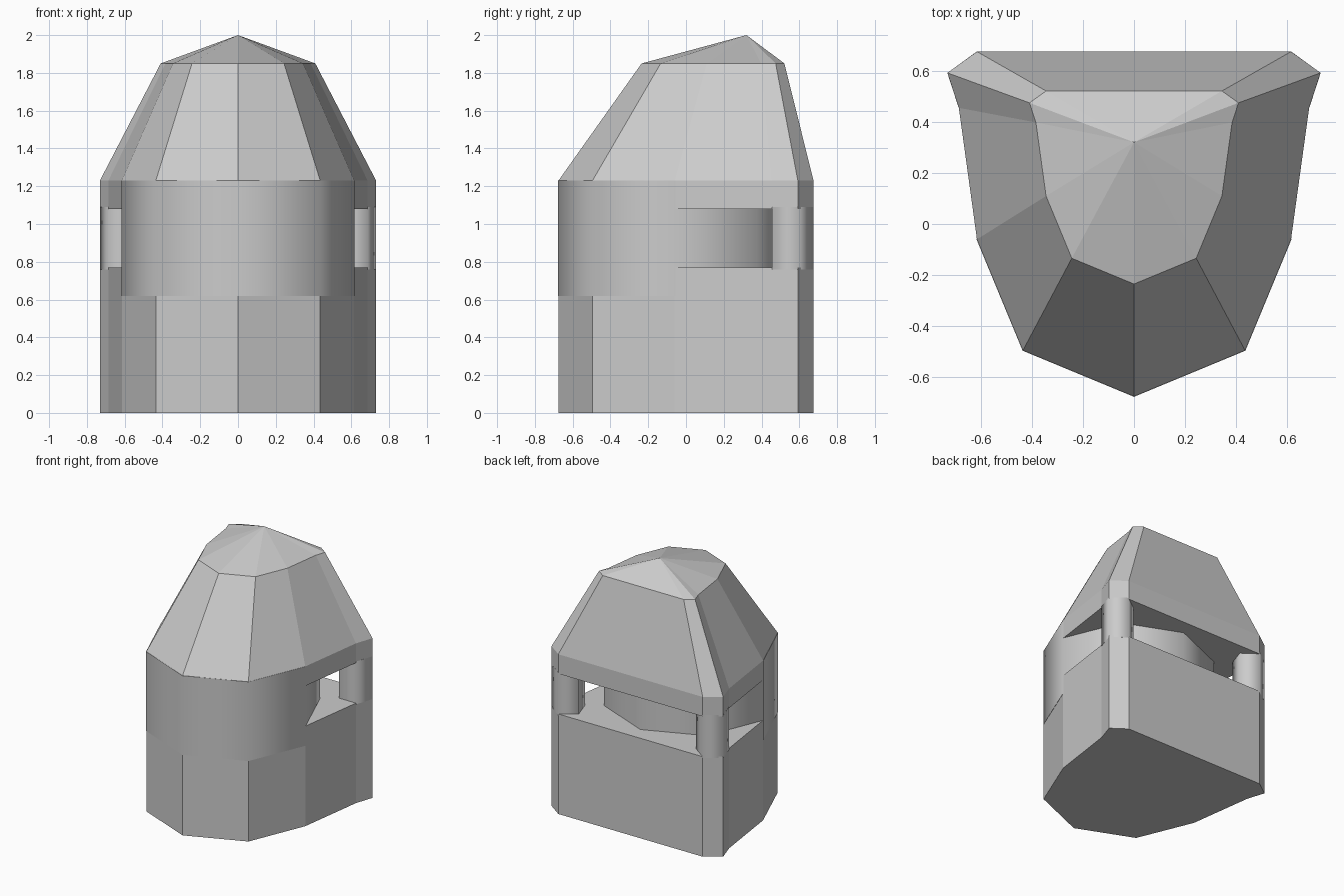
import bpy, bmesh
from math import radians

if "Cube" in bpy.data.objects:
    bpy.data.objects.remove(bpy.data.objects["Cube"])

# Right half of the floor plan, front to back
HALF = [(0, -0.675), (0.435, -0.495), (0.615, -0.06),
        (0.686, 0.455), (0.731, 0.592), (0.615, 0.675)]
PLAN = HALF + [(-x, y) for x, y in reversed(HALF[1:])]


def loft(name, levels, apex=None):
    """Stack plan outlines given as (z, scale, y offset); cap or close to a point."""
    bm = bmesh.new()
    rings = [[bm.verts.new((x * s, y * s + dy, z)) for x, y in PLAN]
             for z, s, dy in levels]
    n = len(PLAN)
    bm.faces.new(rings[0][::-1])
    for a, b in zip(rings, rings[1:]):
        for i in range(n):
            j = (i + 1) % n
            bm.faces.new((a[i], a[j], b[j], b[i]))
    top = rings[-1]
    if apex:
        tip = bm.verts.new(apex)
        for i in range(n):
            bm.faces.new((top[i], top[(i + 1) % n], tip))
    else:
        bm.faces.new(top)
    mesh = bpy.data.meshes.new(name)
    bm.to_mesh(mesh)
    bm.free()
    obj = bpy.data.objects.new(name, mesh)
    bpy.context.collection.objects.link(obj)
    return obj


def column(name, sides, radius, x, y, z0, z1, turn=0):
    """Smooth-shaded upright cylinder."""
    bpy.ops.mesh.primitive_cylinder_add(
        vertices=sides, radius=radius, depth=z1 - z0,
        location=(x, y, (z0 + z1) / 2), rotation=(0, 0, radians(turn)))
    obj = bpy.context.object
    obj.name = name
    bpy.ops.object.shade_smooth_by_angle(angle=radians(80))
    return obj


# Solid base with the open deck on top
loft("base", [(0, 1, 0), (0.77, 1, 0)])

# Lintel, tapered roof and shallow off-centre peak
loft("roof", [(1.08, 1, 0), (1.23, 1, 0), (1.85, 0.56, 0.143)], apex=(0, 0.32, 2.0))

# Eight-sided core that shows as a band around the front
column("core", 8, 0.617, 0, -0.06, 0.62, 1.23)

# Five-sided corner posts at the back
for side, label in ((1, "right"), (-1, "left")):
    column("post_" + label, 5, 0.122, side * 0.615, 0.554, 0.76, 1.09)
